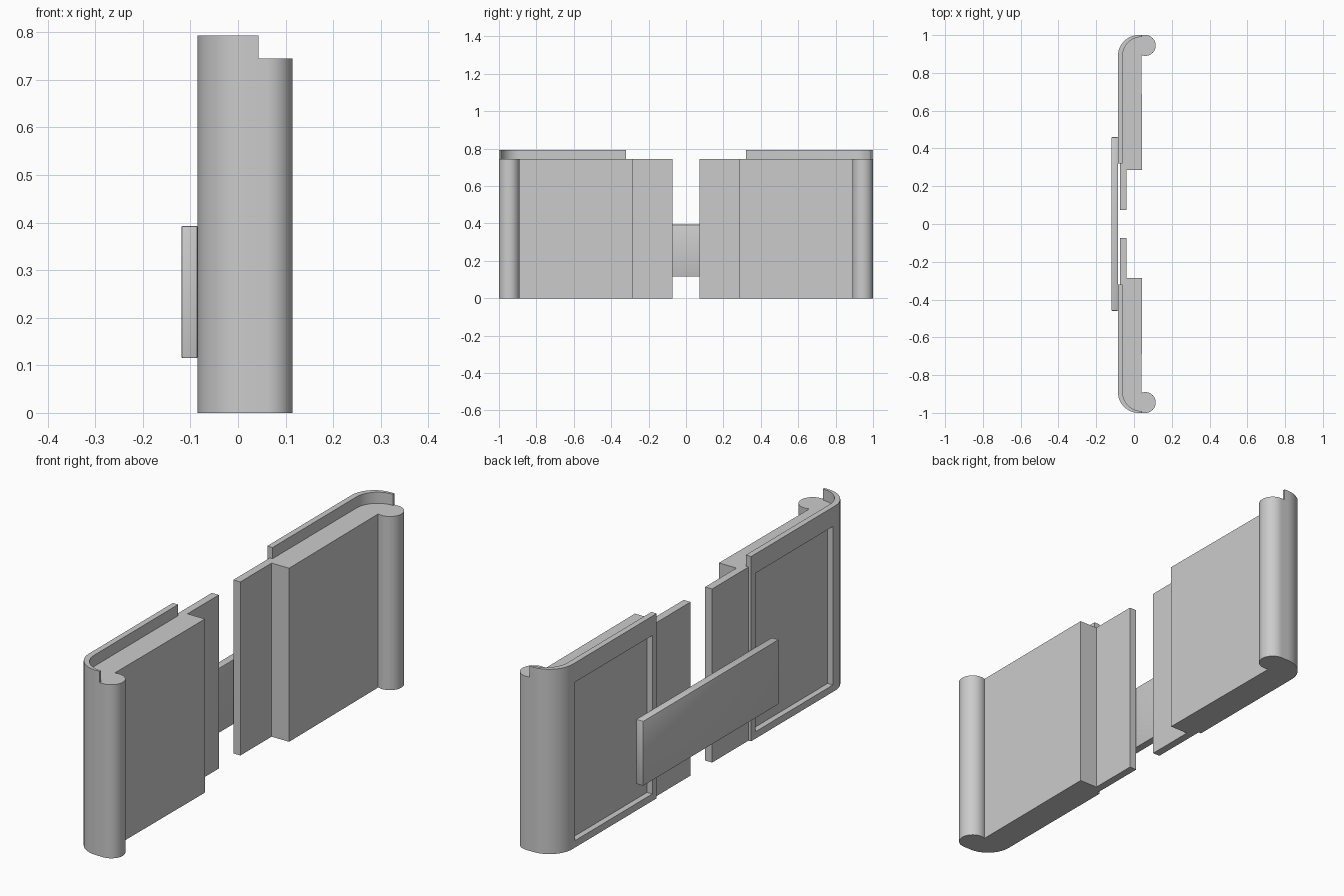
import bpy, bmesh, math

if "Cube" in bpy.data.objects:
    bpy.data.objects.remove(bpy.data.objects["Cube"])


def arc(cx, cy, r, a0, a1, n):
    pts = []
    for i in range(n + 1):
        a = math.radians(a0 + (a1 - a0) * i / n)
        pts.append((cx + r * math.cos(a), cy + r * math.sin(a)))
    return pts


def extrude(name, pts, z0, z1):
    bm = bmesh.new()
    face = bm.faces.new([bm.verts.new((x, y, z0)) for x, y in pts])
    ext = bmesh.ops.extrude_face_region(bm, geom=[face])
    top = [v for v in ext["geom"] if isinstance(v, bmesh.types.BMVert)]
    bmesh.ops.translate(bm, verts=top, vec=(0, 0, z1 - z0))
    bmesh.ops.recalc_face_normals(bm, faces=bm.faces)
    me = bpy.data.meshes.new(name)
    bm.to_mesh(me)
    bm.free()
    ob = bpy.data.objects.new(name, me)
    bpy.context.collection.objects.link(ob)
    return ob


def box(name, x0, x1, y0, y1, z0, z1):
    return extrude(name, [(x0, y0), (x1, y0), (x1, y1), (x0, y1)], z0, z1)


def finish(ob, mirror=True):
    # mirror across y, apply the modifiers, then smooth the curved faces
    if mirror:
        m = ob.modifiers.new("mirror", "MIRROR")
        m.use_axis = (False, True, False)
        m.use_mirror_merge = False
    bpy.ops.object.select_all(action="DESELECT")
    bpy.context.view_layer.objects.active = ob
    ob.select_set(True)
    for m in list(ob.modifiers):
        bpy.ops.object.modifier_apply(modifier=m.name)
    bpy.ops.object.shade_smooth_by_angle(angle=math.radians(30))


# shared curve between the inner body and the raised outer shell
inner = [(0.043, 0.99)] + arc(0.04, 0.89, 0.1, 90, 180, 16)

# inner body: thin tongue, thick block and rounded end post
bulb = arc(0.06, 0.945, 0.055, -111.3, 90, 32)
body = extrude("inner_body",
               [(-0.073, 0.073), (-0.04, 0.073), (-0.04, 0.285), (0.043, 0.285)]
               + bulb + [(0.043, 1.0)] + inner
               + [(-0.06, 0.32), (-0.073, 0.32)], 0, 0.745)
finish(body)

# outer shell: taller wall wrapping the back and end, with a panel opening
outer = arc(0.025, 0.89, 0.11, 180, 90, 18)
shell = extrude("outer_shell",
                [(-0.085, 0.32)] + outer + [(0.043, 1.0)] + inner + [(-0.06, 0.32)],
                0, 0.793)
cutter = box("panel_cutter", -0.2, -0.04, 0.35, 0.875, 0.03, 0.71)
cut = shell.modifiers.new("panel", "BOOLEAN")
cut.operation = "DIFFERENCE"
cut.solver = "EXACT"
cut.object = cutter
finish(shell)
bpy.data.objects.remove(cutter, do_unlink=True)

# flat strip bridging both halves at the back
strip = box("bridge_strip", -0.119, -0.085, -0.46, 0.46, 0.115, 0.393)
bev = strip.modifiers.new("bevel", "BEVEL")
bev.width = 0.003
bev.segments = 2
finish(strip, mirror=False)
